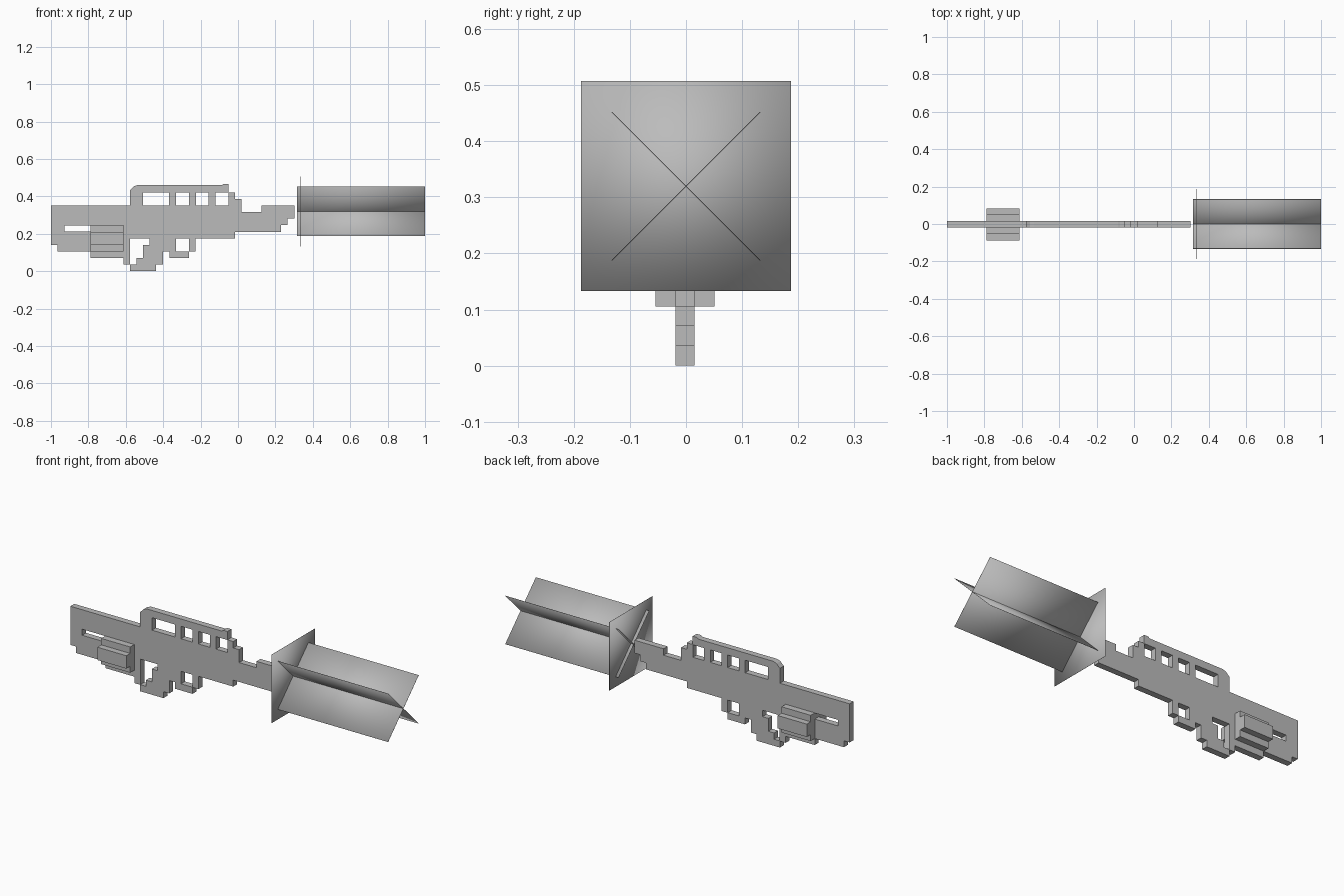
import bpy
from math import pi

cube = bpy.data.objects.get("Cube")
if cube:
    bpy.data.objects.remove(cube, do_unlink=True)

UNIT = 1.301 / 37      # one step of the body's stepped outline
THICK = 0.034          # body thickness
SHIFT = -0.002         # small sideways offset of the body
AXIS = 0.32            # height of the barrel axis

grey = bpy.data.materials.new("mid grey")
grey.use_nodes = True
tone = (0.5, 0.5, 0.5, 1)
grey.diffuse_color = tone
grey.node_tree.nodes["Principled BSDF"].inputs["Base Color"].default_value = tone


def box(name, low, high, tilt=0.0, smooth=False):
    """Box between two corners, optionally tilted about its long x axis."""
    centre = [(a + b) / 2 for a, b in zip(low, high)]
    bpy.ops.mesh.primitive_cube_add(size=1, location=centre, rotation=(tilt, 0, 0))
    obj = bpy.context.object
    obj.name = obj.data.name = name
    obj.scale = [b - a for a, b in zip(low, high)]
    bpy.ops.object.transform_apply(location=False, rotation=False, scale=True)
    if smooth:
        bpy.ops.object.shade_smooth()
    obj.data.materials.append(grey)
    return obj


def slab(name, loops):
    """Flat plate cut from an outer loop and hole loops, standing in the xz plane."""
    curve = bpy.data.curves.new(name, "CURVE")
    curve.dimensions = "2D"
    curve.fill_mode = "BOTH"
    curve.extrude = THICK / 2
    for loop in loops:
        spline = curve.splines.new("POLY")
        spline.points.add(len(loop) - 1)
        for point, (x, z) in zip(spline.points, loop):
            point.co = (x * UNIT - 1, z * UNIT, 0, 1)
        spline.use_cyclic_u = True
    obj = bpy.data.objects.new(name, curve)
    bpy.context.collection.objects.link(obj)
    obj.location.y = SHIFT
    obj.rotation_euler.x = pi / 2
    bpy.ops.object.select_all(action="DESELECT")
    obj.select_set(True)
    bpy.context.view_layer.objects.active = obj
    bpy.ops.object.convert(target="MESH")
    obj = bpy.context.object
    obj.data.materials.clear()
    obj.data.materials.append(grey)
    for face in obj.data.polygons:
        face.use_smooth = False
        face.material_index = 0


def rect(x0, x1, z0, z1, inset=0.03):
    return [(x0 + inset, z0 + inset), (x1 - inset, z0 + inset),
            (x1 - inset, z1 - inset), (x0 + inset, z1 - inset)]


# Stepped body outline: top edge with carry rail, then muzzle, underside and stock
rail = [(0, 10), (12, 10), (12, 12.3), (12.6, 12.9), (13.2, 13.1), (26, 13.1), (26.3, 13.3), (27, 13.3)]
muzzle = [(27, 12), (28, 12), (28, 11), (29, 11), (29, 9), (32, 9), (32, 10), (37, 10),
          (37, 8), (36, 8), (36, 7), (35, 7), (35, 6)]
underside = [(28, 6), (28, 5), (22, 5), (22, 3), (21, 3), (21, 2), (18, 2), (18, 3), (17, 3),
             (17, 1), (16, 1), (16, 0), (12, 0), (12, 1), (11, 1), (11, 2)]
stock = [(6, 2), (6, 3), (1, 3), (1, 4), (0, 4)]

# Openings: rail windows, stock slot, grip cut-out and trigger opening
windows = [rect(a, b, 10, 12) for a, b in ((14, 18), (19, 21), (22, 24), (25, 27))]
grip_hole = [(12.03, 1.03), (13, 1.03), (13, 2), (14, 2), (14, 4), (15, 4), (15, 5), (12.03, 5)]
slab("stepped_body", [rail + muzzle + underside + stock, *windows,
                      rect(2, 7, 6, 7), rect(19, 21, 3, 5), grip_hole])

# Stepped drum through the stock
for name, half_width, low, high in (("drum_inner", 1.5, 3, 7), ("drum_outer", 2.45, 4, 6)):
    box(name, (6 * UNIT - 1, SHIFT - half_width * UNIT, low * UNIT),
        (11 * UNIT - 1, SHIFT + half_width * UNIT, high * UNIT))

# Muzzle flare: a square sheet crossed by two long diagonal sheets
HALF, THIN = 0.187, 0.0005
box("flare_square", (0.333 - THIN, -HALF, AXIS - HALF), (0.333 + THIN, HALF, AXIS + HALF), smooth=True)
for name, tilt in (("flare_sheet_rising", pi / 4), ("flare_sheet_falling", -pi / 4)):
    box(name, (0.315, -HALF, AXIS - THIN), (1, HALF, AXIS + THIN), tilt, smooth=True)
